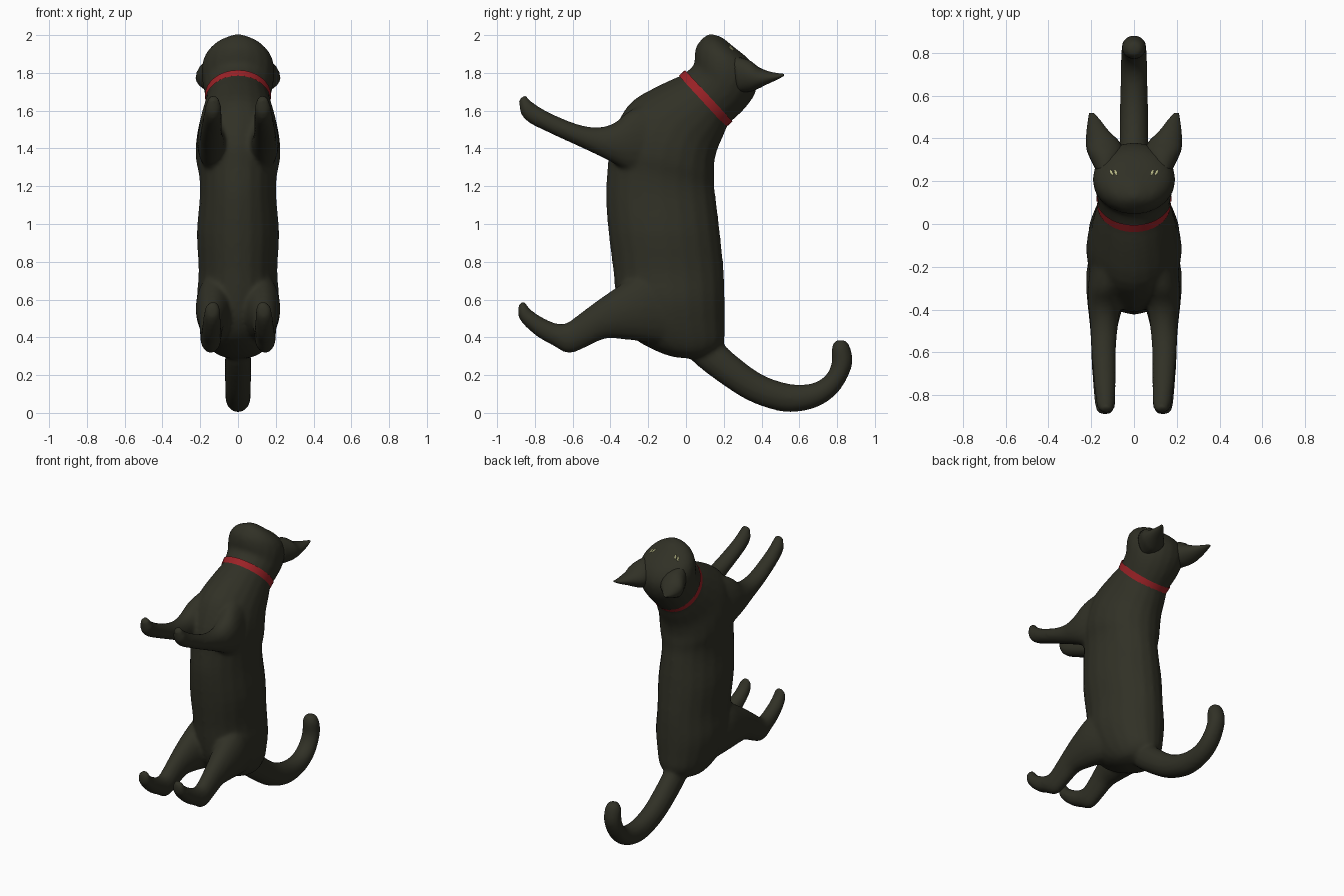
import bpy, bmesh, math
from mathutils import Vector
from mathutils.bvhtree import BVHTree


def material(name, rgb):
    m = bpy.data.materials.new(name)
    m.diffuse_color = (*rgb, 1)
    return m


FUR = material("dark fur", (0.030, 0.030, 0.019))
RED = material("red collar", (0.33, 0.016, 0.02))
EYE = material("pale yellow eye", (0.50, 0.50, 0.25))


def catmull(p, q, r, s, t):
    return 0.5 * (2 * q + (r - p) * t + (2 * p - 5 * q + 4 * r - s) * t * t
                  + (3 * q - p - 3 * r + s) * t ** 3)


def loft(name, sections, mat, side=1, sides=20, cap=True, steps=3):
    """Skin oval rings; a section is (y1, z1, y2, z2, centre x, half width)."""
    n, rows = len(sections), []
    for i in range(n - 1):
        four = [sections[min(max(k, 0), n - 1)] for k in (i - 1, i, i + 1, i + 2)]
        for k in range(steps):
            rows.append([catmull(*v, k / steps) for v in zip(*four)])
    rows.append(sections[-1])
    bm = bmesh.new()
    rings = []
    for y1, z1, y2, z2, xc, hw in rows:
        ring = []
        for k in range(sides):
            a = 2 * math.pi * k / sides
            c, s = math.cos(a), math.sin(a)
            ring.append(bm.verts.new((side * (xc + hw * s),
                                      (y1 + y2) / 2 + c * (y2 - y1) / 2,
                                      (z1 + z2) / 2 + c * (z2 - z1) / 2)))
        rings.append(ring)
    for a, b in zip(rings, rings[1:]):
        for k in range(sides):
            j = (k + 1) % sides
            bm.faces.new((a[k], a[j], b[j], b[k]))
    if cap:
        bm.faces.new(rings[0])
        bm.faces.new(rings[-1])
    bmesh.ops.recalc_face_normals(bm, faces=bm.faces)
    for f in bm.faces:
        f.smooth = True
    me = bpy.data.meshes.new(name)
    bm.to_mesh(me)
    bm.free()
    me.materials.append(mat)
    ob = bpy.data.objects.new(name, me)
    bpy.context.collection.objects.link(ob)
    return ob


# Torso, from rump to neck
torso = loft("torso", [
    (-.06, .295, .05, .285, 0, .05), (-.14, .32, .14, .31, 0, .12),
    (-.27, .39, .20, .37, 0, .165), (-.34, .49, .205, .48, 0, .20),
    (-.37, .61, .205, .60, 0, .218), (-.385, .75, .20, .75, 0, .208),
    (-.41, .95, .18, .95, 0, .218), (-.425, 1.15, .16, 1.12, 0, .203),
    (-.415, 1.30, .15, 1.20, 0, .205), (-.405, 1.42, .15, 1.26, 0, .222),
    (-.355, 1.55, .15, 1.32, 0, .222), (-.28, 1.655, .165, 1.39, 0, .207),
    (-.13, 1.74, .195, 1.46, 0, .185), (-.02, 1.79, .225, 1.53, 0, .167),
    (.03, 1.83, .27, 1.575, 0, .17)], FUR)

# Head, from neck to nose
head = loft("head", [
    (-.02, 1.79, .225, 1.53, 0, .167), (.04, 1.84, .31, 1.61, 0, .183),
    (.045, 1.89, .365, 1.69, 0, .193), (.05, 1.925, .38, 1.78, 0, .188),
    (.06, 1.95, .34, 1.865, 0, .165), (.085, 1.98, .25, 1.94, 0, .115),
    (.11, 2.0, .215, 1.97, 0, .062), (.135, 2.005, .185, 1.992, 0, .025)], FUR)

# Curled tail
tail = loft("tail", [
    (.20, .42, -.02, .34, 0, .06), (.20, .365, .06, .25, 0, .068),
    (.30, .275, .20, .145, 0, .07), (.40, .205, .32, .07, 0, .068),
    (.50, .165, .44, .023, 0, .067), (.59, .15, .56, .003, 0, .065),
    (.68, .16, .70, .033, 0, .063), (.74, .20, .81, .115, 0, .062),
    (.77, .26, .88, .25, 0, .058), (.77, .34, .87, .345, 0, .054),
    (.79, .385, .845, .385, 0, .03)], FUR)

FRONT_LEG = [
    (-.20, 1.64, -.15, 1.25, .10, .10), (-.30, 1.60, -.28, 1.27, .125, .09),
    (-.38, 1.535, -.38, 1.32, .138, .076), (-.47, 1.512, -.48, 1.37, .14, .065),
    (-.58, 1.53, -.61, 1.43, .142, .058), (-.72, 1.588, -.74, 1.49, .137, .052),
    (-.80, 1.635, -.83, 1.535, .133, .046), (-.83, 1.66, -.875, 1.585, .131, .042),
    (-.85, 1.685, -.885, 1.66, .13, .025)]
HIND_LEG = [
    (-.10, .74, -.10, .36, .10, .10), (-.24, .74, -.22, .375, .115, .108),
    (-.36, .67, -.34, .39, .13, .09), (-.49, .58, -.43, .392, .14, .068),
    (-.57, .52, -.52, .352, .143, .059), (-.635, .475, -.62, .315, .144, .055),
    (-.69, .475, -.71, .36, .143, .052), (-.76, .505, -.79, .405, .14, .05),
    (-.82, .545, -.875, .485, .137, .045), (-.845, .575, -.89, .54, .135, .04),
    (-.855, .59, -.882, .582, .134, .02)]
EAR = [
    (.24, 1.89, .27, 1.70, .13, .05), (.33, 1.87, .34, 1.70, .135, .083),
    (.385, 1.83, .38, 1.715, .145, .079), (.44, 1.808, .43, 1.74, .17, .052),
    (.49, 1.798, .485, 1.765, .187, .028), (.52, 1.795, .52, 1.785, .2, .01)]

# Mirrored legs and ears
legs = []
for side, word in ((-1, "left"), (1, "right")):
    legs.append(loft(word + "_front_leg", FRONT_LEG, FUR, side))
    legs.append(loft(word + "_hind_leg", HIND_LEG, FUR, side))
    loft(word + "_ear", EAR, FUR, side)

# Eyes: thin paired slivers lying on the face
dg = bpy.context.evaluated_depsgraph_get()
face = BVHTree.FromObject(head, dg)
for side, word in ((-1, "left"), (1, "right")):
    bm = bmesh.new()
    for x in (.085, .105):
        hit, normal, _, _ = face.ray_cast(Vector((side * x, .24, 3)), Vector((0, 0, -1)))
        new = bmesh.ops.create_uvsphere(bm, u_segments=10, v_segments=6, radius=1)["verts"]
        turn = normal.to_track_quat('Z', 'Y')
        for v in new:
            v.co = hit + turn @ Vector((v.co.x * .006, v.co.y * .018, v.co.z * .004))
    me = bpy.data.meshes.new(word + "_eye")
    bm.to_mesh(me)
    bm.free()
    me.materials.append(EYE)
    bpy.context.collection.objects.link(bpy.data.objects.new(word + "_eye", me))

# Collar band around the neck
loft("collar", [(-.038, 1.785, .213, 1.513, 0, .172),
                (-.005, 1.815, .246, 1.543, 0, .176)], RED, sides=32, cap=False, steps=1)

# Blend torso, head, tail and legs into one skin
for ob in [torso, head, tail] + legs:
    ob.select_set(True)
bpy.context.view_layer.objects.active = torso
bpy.ops.object.join()
torso.name = "body"
remesh = torso.modifiers.new("blend", 'REMESH')
remesh.mode = 'VOXEL'
remesh.voxel_size = 0.013
remesh.use_smooth_shade = True
soften = torso.modifiers.new("soften", 'SMOOTH')
soften.factor = 0.5
soften.iterations = 6
